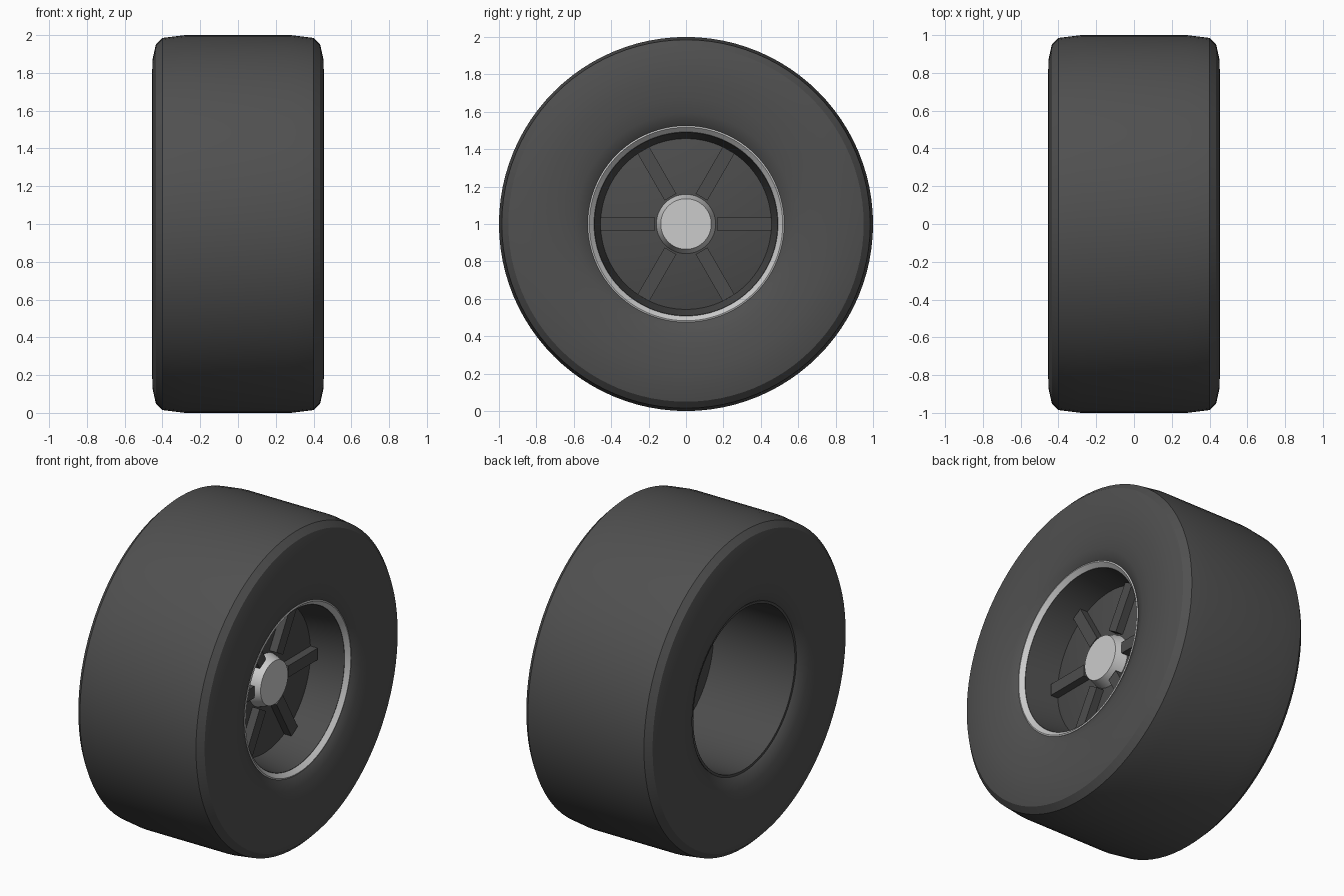
import bpy, bmesh, math
from mathutils import Matrix, Vector

cube = bpy.data.objects.get("Cube")
if cube:
    bpy.data.objects.remove(cube, do_unlink=True)

SEGMENTS = 96
AXLE = Vector((0, 0, 1))


def make_material(name, value):
    mat = bpy.data.materials.new(name)
    mat.use_nodes = True
    colour = (value, value, value, 1)
    mat.diffuse_color = colour
    mat.node_tree.nodes["Principled BSDF"].inputs["Base Color"].default_value = colour
    return mat


def finish(name, bm, mat, smooth=True):
    bmesh.ops.recalc_face_normals(bm, faces=bm.faces)
    mesh = bpy.data.meshes.new(name)
    bm.to_mesh(mesh)
    bm.free()
    mesh.materials.append(mat)
    obj = bpy.data.objects.new(name, mesh)
    obj.location = AXLE
    bpy.context.collection.objects.link(obj)
    if smooth:
        bpy.ops.object.select_all(action="DESELECT")
        obj.select_set(True)
        bpy.context.view_layer.objects.active = obj
        bpy.ops.object.shade_smooth_by_angle(angle=math.radians(32))
    return obj


def revolve(name, profile, mat, closed=True):
    """Spin (x, radius) points around the axle."""
    bm = bmesh.new()
    verts = [bm.verts.new((x, 0, r)) for x, r in profile]
    pairs = list(zip(verts, verts[1:]))
    if closed:
        pairs.append((verts[-1], verts[0]))
    edges = [bm.edges.new(p) for p in pairs]
    bmesh.ops.spin(bm, geom=verts + edges, cent=(0, 0, 0), axis=(1, 0, 0),
                   angle=math.tau, steps=SEGMENTS, use_duplicate=False)
    bmesh.ops.remove_doubles(bm, verts=bm.verts, dist=0.0001)
    return finish(name, bm, mat)


rubber = make_material("dark rubber", 0.08)
dark_metal = make_material("dark wheel metal", 0.073)
light_metal = make_material("light grey metal", 0.6)

# Tyre: symmetric tread, shoulders and sidewalls
half = [(0.28, 1.0), (0.40, 0.985), (0.435, 0.95), (0.453, 0.87),
        (0.455, 0.77), (0.448, 0.67), (0.434, 0.59), (0.41, 0.525), (0.39, 0.508)]
revolve("tyre", half + [(-x, r) for x, r in reversed(half)], rubber)

# Rim: straight barrel behind, tapering dish in front
revolve("rim_barrel", [(0.39, 0.515), (0.39, 0.49), (0.17, 0.455),
                       (0.16, 0.50), (-0.40, 0.50), (-0.40, 0.515)], dark_metal)

# Bright bevelled lip around the front opening
revolve("rim_lip", [(0.412, 0.525), (0.415, 0.517), (0.388, 0.49),
                    (0.38, 0.515)], light_metal)

# Flat wheel disc
revolve("wheel_disc", [(0.18, 0), (0.18, 0.457), (0.16, 0.50), (0.16, 0)],
        dark_metal, closed=False)

# Six raised spokes
bm = bmesh.new()
for i in range(6):
    place = (Matrix.Rotation(i * math.tau / 6, 4, "X")
             @ Matrix.Translation((0.2, 0.311, 0))
             @ Matrix.Diagonal((0.06, 0.29, 0.072, 1)))
    bmesh.ops.create_cube(bm, size=1, matrix=place)
finish("spokes", bm, dark_metal, smooth=False)

# Hub with slightly flared side and flat cap
revolve("hub", [(0.25, 0), (0.25, 0.135), (0.175, 0.16), (0.175, 0)],
        light_metal, closed=False)
